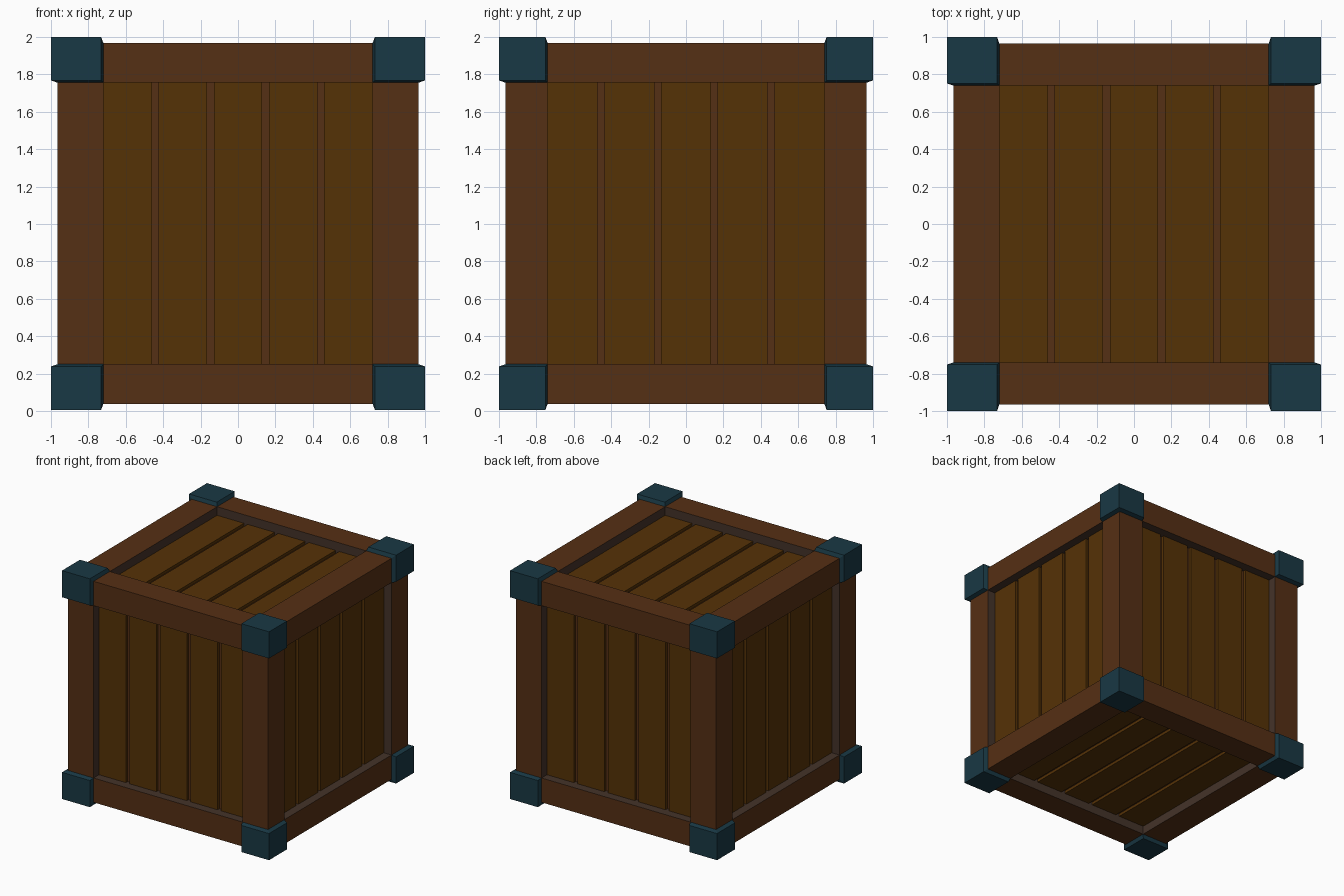
import bpy, bmesh
from itertools import product
from mathutils import Vector

if "Cube" in bpy.data.objects:
    bpy.data.objects.remove(bpy.data.objects["Cube"])

CENTRE = Vector((0, 0, 1.003))
OUT = 0.965                      # outer face of the frame
INNER = (0.72, 0.74, 0.7525)     # frame opening half-size per axis
CAP = (1.0, 1.0, 0.997)          # outer half-size of the corner caps
PANEL, FLOOR = 0.89, 0.865       # plank face and groove floor


def material(name, rgb):
    m = bpy.data.materials.new(name)
    m.diffuse_color = [*((c / 255) ** 2.2 for c in rgb), 1]
    m.use_nodes = True
    m.node_tree.nodes["Principled BSDF"].inputs["Base Color"].default_value = m.diffuse_color
    return m


FRAME = material("frame_wood", (86, 51, 27))
PLANK = material("plank_wood", (86, 53, 15))
LINER = material("frame_inner_side", (70, 54, 45))
METAL = material("cap_metal", (31, 59, 70))


def add_box(bm, lo, hi):
    verts = bmesh.ops.create_cube(bm, size=1)["verts"]
    for v in verts:
        v.co = [hi[i] if v.co[i] > 0 else lo[i] for i in range(3)]


def finish(name, bm, *mats):
    bmesh.ops.recalc_face_normals(bm, faces=bm.faces)
    mesh = bpy.data.meshes.new(name)
    bm.to_mesh(mesh)
    bm.free()
    for m in mats:
        mesh.materials.append(m)
    obj = bpy.data.objects.new(name, mesh)
    obj.location = CENTRE
    bpy.context.collection.objects.link(obj)


# Solid core, seen as the groove floors
bm = bmesh.new()
add_box(bm, [-FLOOR] * 3, [FLOOR] * 3)
finish("crate_core", bm, FRAME)

# Five planks on each side: normal axis, axis across, axis along, name
for n, across, along, names in ((1, 0, 2, ("front", "back")),
                                (0, 1, 2, ("left", "right")),
                                (2, 0, 1, ("bottom", "top"))):
    for sign, name in zip((-1, 1), names):
        bm = bmesh.new()
        gap = 0.036
        pitch = (2 * INNER[across] + gap) / 5
        for i in range(-2, 3):
            lo, hi = [0] * 3, [0] * 3
            lo[n], hi[n] = sorted((sign * (FLOOR - 0.01), sign * PANEL))
            lo[across] = i * pitch - (pitch - gap) / 2
            hi[across] = i * pitch + (pitch - gap) / 2
            lo[along], hi[along] = -INNER[along] - 0.02, INNER[along] + 0.02
            add_box(bm, lo, hi)
        finish(name + "_planks", bm, PLANK)

# Twelve frame beams, with a greyer inner side around each opening
for axis, kind in enumerate(("cross_beam", "side_beam", "post")):
    others = [i for i in range(3) if i != axis]
    for signs in product((-1, 1), repeat=2):
        bm = bmesh.new()
        lo, hi = [0] * 3, [0] * 3
        lo[axis], hi[axis] = -INNER[axis], INNER[axis]
        for i, s in zip(others, signs):
            lo[i], hi[i] = sorted((s * INNER[i], s * OUT))
        add_box(bm, lo, hi)
        bm.normal_update()
        for f in bm.faces:
            if any(f.normal[i] * s < -0.5 for i, s in zip(others, signs)):
                f.material_index = 1
        finish(kind, bm, FRAME, LINER)

# Eight corner caps with a sloped rim where they meet the frame
for signs in product((-1, 1), repeat=3):
    bm = bmesh.new()
    for pick in product((False, True), repeat=3):
        levels = [(OUT, INNER, 0.0)]
        if any(pick):
            levels.append((None, INNER, 0.012))
        for outer, inner, rim in levels:
            bm.verts.new([s * ((outer or CAP[i]) if p else inner[i] + rim)
                          for i, (s, p) in enumerate(zip(signs, pick))])
    hull = bmesh.ops.convex_hull(bm, input=bm.verts)
    inside = [v for v in hull["geom_interior"] if isinstance(v, bmesh.types.BMVert)]
    bmesh.ops.delete(bm, geom=inside, context="VERTS")
    bmesh.ops.dissolve_limit(bm, angle_limit=0.01, verts=bm.verts, edges=bm.edges)
    finish("corner_cap", bm, METAL)
